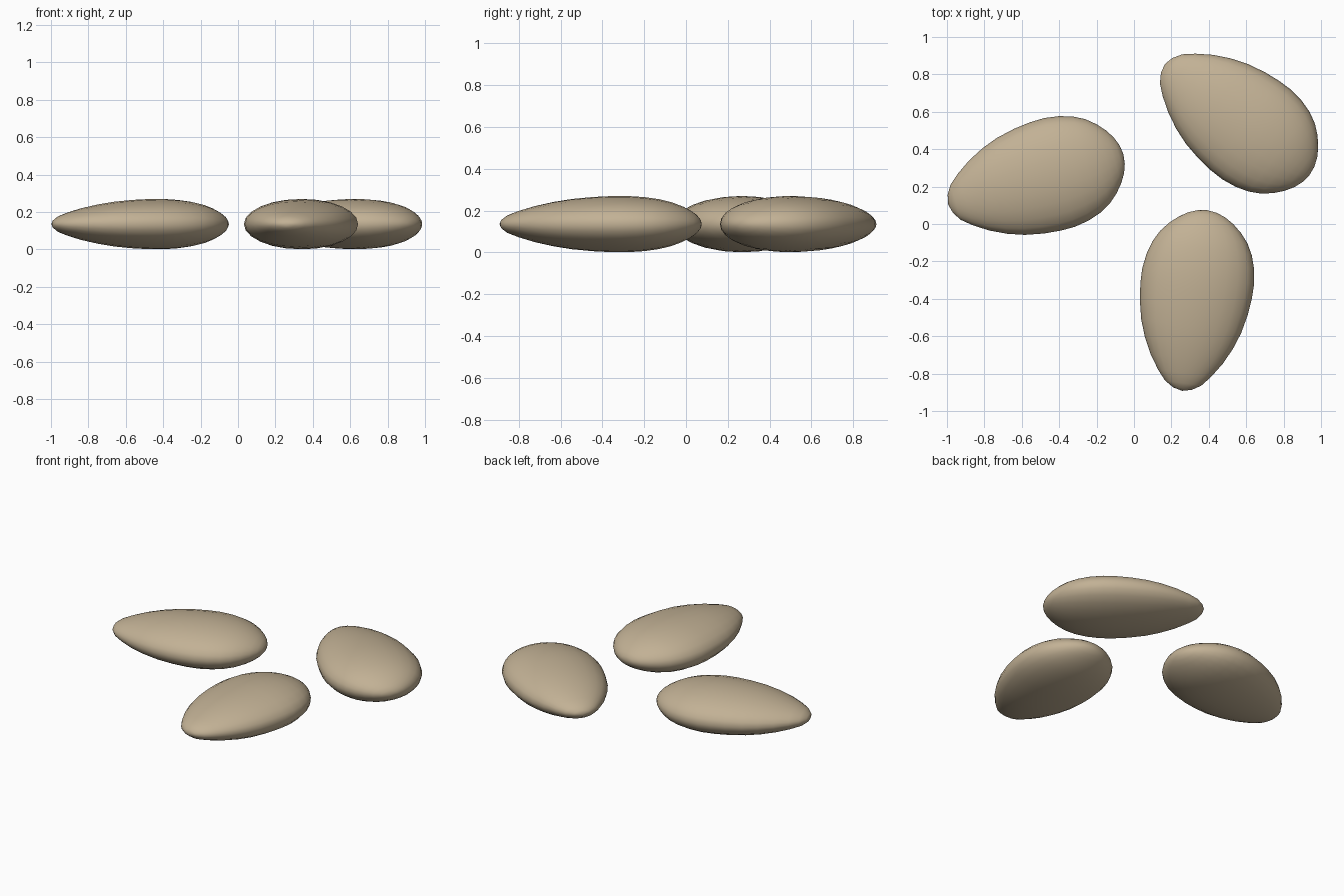
import bpy
import bmesh
import math
from mathutils import Vector

old = bpy.data.objects.get("Cube")
if old:
    bpy.data.objects.remove(old, do_unlink=True)

# Seed shell colour
shell = bpy.data.materials.new("warm beige shell")
shell.use_nodes = True
colour = (0.54, 0.44, 0.30, 1.0)
shell.diffuse_color = colour
bsdf = shell.node_tree.nodes["Principled BSDF"]
bsdf.inputs["Base Color"].default_value = colour
bsdf.inputs["Roughness"].default_value = 0.7

# Half outline from the narrow tip to the round end: (distance along, half width)
PROFILE = [(0, 0), (0.012, 0.05), (0.042, 0.098), (0.095, 0.143), (0.173, 0.195),
           (0.26, 0.238), (0.35, 0.27), (0.45, 0.291), (0.54, 0.301), (0.62, 0.302),
           (0.70, 0.29), (0.77, 0.268), (0.83, 0.236), (0.88, 0.194), (0.92, 0.148),
           (0.95, 0.1), (0.968, 0.052), (0.975, 0)]
FLATNESS = 0.445
MID_HEIGHT = 0.135


def make_seed(name, tip, angle):
    """Turn the outline round its long axis, flatten it and lay it down."""
    bm = bmesh.new()
    verts = [bm.verts.new((x, r, 0)) for x, r in PROFILE]
    edges = [bm.edges.new(pair) for pair in zip(verts, verts[1:])]
    bmesh.ops.spin(bm, geom=verts + edges, cent=(0, 0, 0), axis=(1, 0, 0),
                   angle=math.tau, steps=24)
    bmesh.ops.remove_doubles(bm, verts=bm.verts, dist=0.0005)
    bmesh.ops.scale(bm, vec=Vector((1, 1, FLATNESS)), verts=bm.verts)
    bmesh.ops.recalc_face_normals(bm, faces=bm.faces)
    for face in bm.faces:
        face.smooth = True
    mesh = bpy.data.meshes.new(name)
    bm.to_mesh(mesh)
    bm.free()
    mesh.materials.append(shell)
    seed = bpy.data.objects.new(name, mesh)
    seed.location = (tip[0], tip[1], MID_HEIGHT)
    seed.rotation_euler.z = math.radians(angle)
    bpy.context.collection.objects.link(seed)


# Three seeds lying flat, each placed by its tip and pointing direction
make_seed("front_seed", (0.257, -0.892), 82)
make_seed("right_seed", (-0.994, 0.105), 16)
make_seed("back_left_seed", (0.165, 0.855), -37.5)
